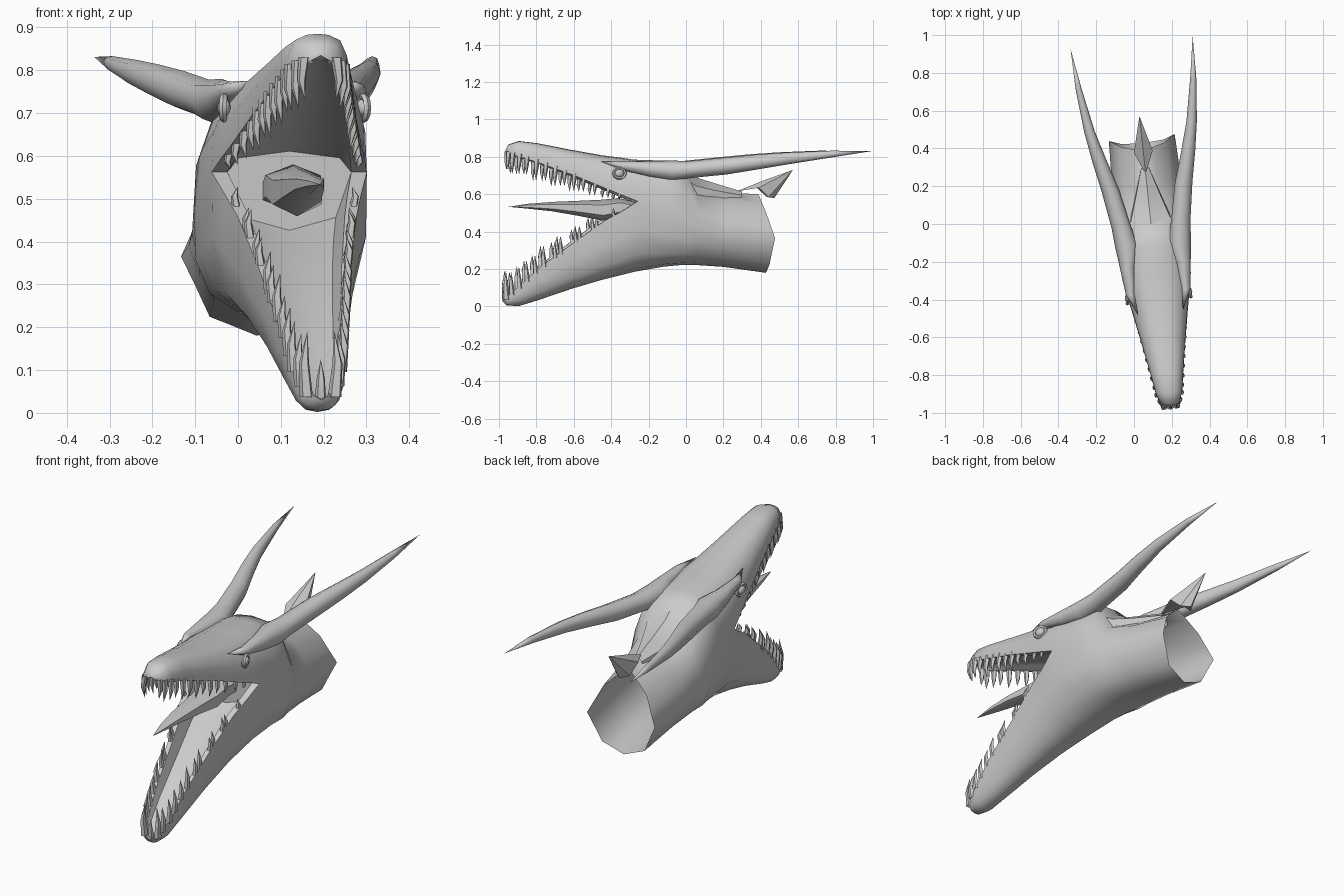
import bpy, bmesh, math
from mathutils import Matrix, Vector

if "Cube" in bpy.data.objects:
    bpy.data.objects.remove(bpy.data.objects["Cube"])

# The whole head is symmetric in its own frame, then turned slightly about z
FRAME = Matrix.Translation((0.09, 0, 0)) @ Matrix.Rotation(math.radians(6.1), 4, 'Z')


def finish(bm, name, angle=40):
    bmesh.ops.remove_doubles(bm, verts=bm.verts, dist=0.0005)
    bmesh.ops.recalc_face_normals(bm, faces=bm.faces)
    bm.transform(FRAME)
    me = bpy.data.meshes.new(name)
    bm.to_mesh(me)
    bm.free()
    ob = bpy.data.objects.new(name, me)
    bpy.context.collection.objects.link(ob)
    bpy.ops.object.select_all(action='DESELECT')
    ob.select_set(True)
    bpy.context.view_layer.objects.active = ob
    bpy.ops.object.shade_smooth_by_angle(angle=math.radians(angle))
    return ob


def sheet(bm, rows):
    """Skin rows of half-profile points on both sides of the middle plane."""
    for s in (1, -1):
        vs = [[bm.verts.new((s * x, y, z)) for x, y, z in r] for r in rows]
        for a, b in zip(vs, vs[1:]):
            for i in range(len(a) - 1):
                bm.faces.new((a[i], a[i + 1], b[i + 1], b[i]))


def tube(bm, path, n=6, flat=False, side=1):
    """Rings of (x, y, z, rx, r2): upright for parts along y, flat for teeth."""
    rings = []
    for x, y, z, rx, r2 in path:
        ring = []
        for k in range(n):
            a = math.tau * k / n + math.pi / 2
            c, d = rx * math.cos(a), r2 * math.sin(a)
            off = (c, d, 0) if flat else (c, 0, d)
            ring.append(bm.verts.new((side * (x + off[0]), y + off[1], z + off[2])))
        rings.append(ring)
    for a, b in zip(rings, rings[1:]):
        for k in range(n):
            bm.faces.new((a[k], a[(k + 1) % n], b[(k + 1) % n], b[k]))


def lerp(table, y):
    for a, b in zip(table, table[1:]):
        if a[0] <= y <= b[0]:
            t = (y - a[0]) / (b[0] - a[0])
            return [p + (q - p) * t for p, q in zip(a, b)]
    return table[0]


# Stations: upper jaw (y, top, rim, half width), lower jaw (y, rim, bottom, half width)
UP = [(-.972, .835, .835, 0), (-.955, .866, .812, .048), (-.90, .885, .80, .070),
      (-.80, .873, .768, .086), (-.62, .838, .703, .118), (-.45, .808, .632, .15),
      (-.36, .797, .595, .168), (-.28, .785, .562, .182)]
LOW = [(-.99, .03, .03, 0), (-.965, .055, .006, .042), (-.90, .11, .002, .062),
       (-.80, .205, .032, .08), (-.62, .338, .093, .108), (-.45, .46, .143, .14),
       (-.36, .51, .165, .16), (-.28, .562, .185, .182)]
# Skull and neck (y, top, middle, bottom, half width, blend to octagon)
BACK = [(-.12, .78, .50, .213, .19, 0), (-.02, .755, .45, .222, .195, 0),
        (.05, .64, .42, .222, .193, .4), (.2, .61, .39, .212, .185, .7),
        (.46, .60, .365, .18, .175, 1)]
HEAD_U = [(0, 1), (.38, .97), (.76, .82), (.98, .42), (1, 0)]
HEAD_L = [(1, 1), (.99, .6), (.82, .25), (.45, .05), (0, 0)]
NECK_U = [(0, 1), (.31, .79), (.63, .57), (.81, .29), (1, 0)]
NECK_L = [(1, 1), (.81, .62), (.63, .24), (.31, .12), (0, 0)]


def mix(a, b, t):
    return [(p[0] + (q[0] - p[0]) * t, p[1] + (q[1] - p[1]) * t) for p, q in zip(a, b)]


# Skin of the head, jaws and open neck
upper = [[(w * f, y, r + (t - r) * h) for f, h in HEAD_U] for y, t, r, w in UP]
lower = [[(w * f, y, b + (r - b) * h) for f, h in HEAD_L] for y, r, b, w in LOW]
for y, t, m, b, w, k in BACK:
    e = 1 if k == 1 else 0
    upper.append([(w * f, y - .07 * h * e, m + (t - m) * h) for f, h in mix(HEAD_U, NECK_U, k)])
    lower.append([(w * f, y - .03 * (1 - h) * e, b + (m - b) * h) for f, h in mix(HEAD_L, NECK_L, k)])
bm = bmesh.new()
sheet(bm, upper)
sheet(bm, lower)
# Mouth lining: palate, floor and back wall
palate = [[(w, y, r), (w * .8, y, r), (w * .65, y, r + (t - r) * .15), (0, y, r + (t - r) * .22)]
          for y, t, r, w in UP]
floor = [[(w, y, r), (w * .8, y, r), (w * .6, y, r - (r - b) * .28), (0, y, r - (r - b) * .36)]
         for y, r, b, w in LOW]
sheet(bm, palate)
sheet(bm, floor)
sheet(bm, [palate[-1], floor[-1]])
finish(bm, "head_and_neck", 50)

# Horns, starting as brow ridges over the eyes
HORN = [(.12, -.47, .775, 0, 0), (.148, -.36, .752, .024, .022), (.148, -.22, .735, .040, .042),
        (.14, -.10, .725, .062, .055), (.158, 0, .732, .052, .046), (.195, .2, .752, .047, .046),
        (.236, .36, .773, .038, .040), (.272, .52, .792, .028, .032), (.305, .75, .815, .016, .018),
        (.325, .967, .831, 0, 0)]
bm = bmesh.new()
for s in (1, -1):
    tube(bm, HORN, 8, side=s)
finish(bm, "horns", 60)

# Eyes: flattened ball inside a raised lid
bm = bmesh.new()
for s in (1, -1):
    place = Matrix.Translation((s * .163, -.375, .712)) @ Matrix.Rotation(s * .2, 4, 'Z')
    bmesh.ops.create_uvsphere(bm, u_segments=10, v_segments=6, radius=.026,
                              matrix=place @ Matrix.Diagonal((.6, 1, .85, 1)))
    n, m = 10, 5
    grid = []
    for i in range(n):
        a = math.tau * i / n
        grid.append([bm.verts.new(place @ Vector((.009 * math.sin(math.tau * j / m),
                     (.033 + .008 * math.cos(math.tau * j / m)) * math.cos(a),
                     (.028 + .008 * math.cos(math.tau * j / m)) * math.sin(a)))) for j in range(m)])
    for i in range(n):
        for j in range(m):
            p, q = grid[i], grid[(i + 1) % n]
            bm.faces.new((p[j], q[j], q[(j + 1) % m], p[(j + 1) % m]))
finish(bm, "eyes")

# Crest plate running from the skull down the neck
bm = bmesh.new()
sheet(bm, [[(0, y, z), (w, y, z - d), (w * 1.1, y, .56)] for y, z, w, d in
           [(-.06, .765, .13, .05), (.04, .695, .10, .05), (.15, .66, .065, .04), (.30, .615, .02, .02)]])
finish(bm, "neck_crest", 30)

# Neck spike
bm = bmesh.new()
tip = bm.verts.new((0, .575, .73))
base = [bm.verts.new(p) for p in [(0, .27, .615), (.05, .385, .635), (.035, .44, .585),
                                  (0, .475, .58), (-.035, .44, .585), (-.05, .385, .635)]]
mid = bm.verts.new((0, .42, .675))
for i in range(1, 5):
    bm.faces.new((base[i], base[i + 1], tip))
for a, b, c in [(base[0], base[1], mid), (base[0], mid, base[5]), (base[1], tip, mid), (mid, tip, base[5])]:
    bm.faces.new((a, b, c))
bm.faces.new(base)
finish(bm, "neck_spike", 20)

# Tongue
bm = bmesh.new()
tube(bm, [(0, -.26, .515, .07, .04), (0, -.36, .53, .075, .05), (0, -.45, .515, .066, .056),
          (0, -.58, .525, .052, .040), (0, -.72, .534, .040, .025), (0, -.85, .536, .022, .013),
          (0, -.955, .533, 0, 0)], 6)
finish(bm, "tongue", 60)


# Teeth follow the jaw rims, curving inward towards their tips
def teeth(name, table, rim, up, ys):
    bm = bmesh.new()
    for i, (y, length) in enumerate(ys):
        row = lerp(table, y)
        x, z = row[3] * .9, row[rim]
        r = .009 + length * .055
        L = length * up
        path = [(x, y, z - .015 * up, r, r * 1.2), (x + .006, y - .006, z + L * .45, r * .75, r * .8),
                (x - .002, y - .004, z + L, 0, 0)]
        for s in (1, -1):
            tube(bm, path, 5, True, s)
    if up > 0:
        tube(bm, [(0, -.965, .03, .014, .014), (0, -.975, .08, .01, .01), (0, -.97, .125, 0, 0)], 5, True)
    finish(bm, name)


teeth("upper_teeth", UP, 2, -1,
      [(-.957, .085), (-.935, .10), (-.90, .095), (-.86, .085), (-.81, .10), (-.76, .085), (-.71, .095),
       (-.66, .075), (-.61, .085), (-.56, .065), (-.50, .06), (-.43, .045), (-.37, .03)])
teeth("lower_teeth", LOW, 1, 1,
      [(-.968, .14), (-.94, .11), (-.90, .105), (-.86, .10), (-.815, .085), (-.77, .10), (-.71, .075),
       (-.68, .085), (-.60, .06), (-.58, .065), (-.51, .06), (-.49, .05), (-.40, .04)])
